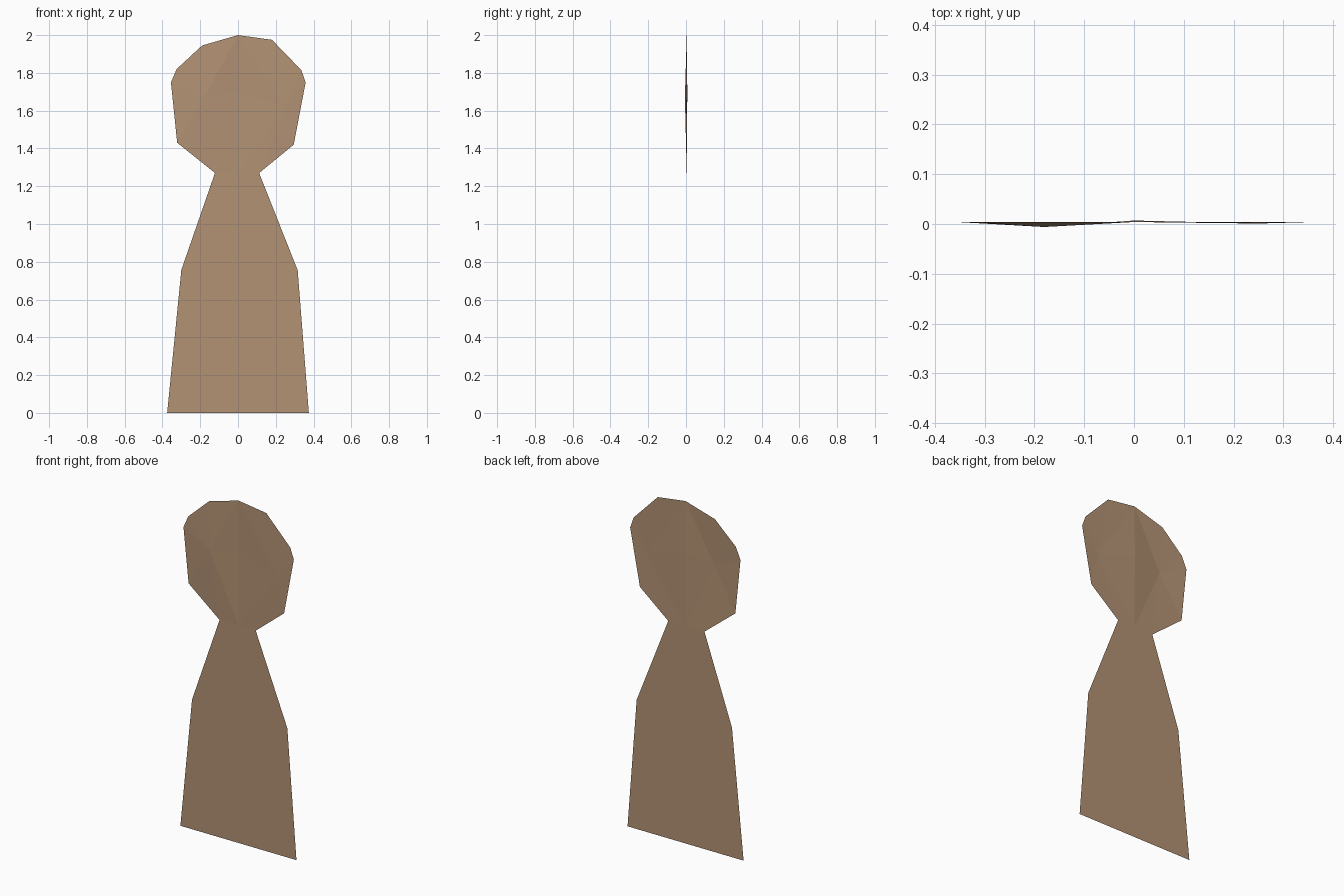
import bpy
import bmesh

if "Cube" in bpy.data.objects:
    bpy.data.objects.remove(bpy.data.objects["Cube"])

tan = bpy.data.materials.new("warm tan")
tan.diffuse_color = (0.45, 0.29, 0.175, 1)
tan.use_nodes = True
tan.node_tree.nodes["Principled BSDF"].inputs["Base Color"].default_value = tan.diffuse_color

Y = 0.004  # plane of the flat sheet


def sheet(name, faces):
    """One thin object from polygons given as (x, y, z) corner lists."""
    bm = bmesh.new()
    for corners in faces:
        bm.faces.new([bm.verts.new(c) for c in corners])
    bmesh.ops.remove_doubles(bm, verts=bm.verts, dist=0.0005)
    mesh = bpy.data.meshes.new(name)
    bm.to_mesh(mesh)
    bm.free()
    mesh.materials.append(tan)
    obj = bpy.data.objects.new(name, mesh)
    bpy.context.collection.objects.link(obj)
    return obj


def fan(rim, hub):
    """Triangles from a closed rim to a slightly raised hub."""
    return [(rim[i], rim[(i + 1) % len(rim)], hub) for i in range(len(rim))]


# Flat body with tapering shoulders
body = [(-0.375, 0), (0.375, 0), (0.316, 0.755), (0.112, 1.27),
        (0, 1.27), (-0.122, 1.27), (-0.30, 0.757)]
sheet("body", [[(x, Y, z) for x, z in body]])

# Head: two halves with very shallow relief, meeting on the middle line
middle = [(0, Y, 1.27), (0, 0.007, 1.7), (0, Y, 2.0)]
right = [(0.18, 1.975), (0.335, 1.815), (0.358, 1.75), (0.295, 1.42), (0.112, 1.27)]
left = [(-0.19, 1.945), (-0.325, 1.82), (-0.355, 1.75), (-0.322, 1.43), (-0.122, 1.27)]
right_rim = middle + [(x, Y, z) for x, z in right]
left_rim = middle + [(x, Y, z) for x, z in left]
right_faces = [f[::-1] for f in fan(right_rim, (0.25, 0.001, 1.62))]
left_faces = fan(left_rim, (-0.18, -0.006, 1.67))
sheet("head", right_faces + left_faces)
